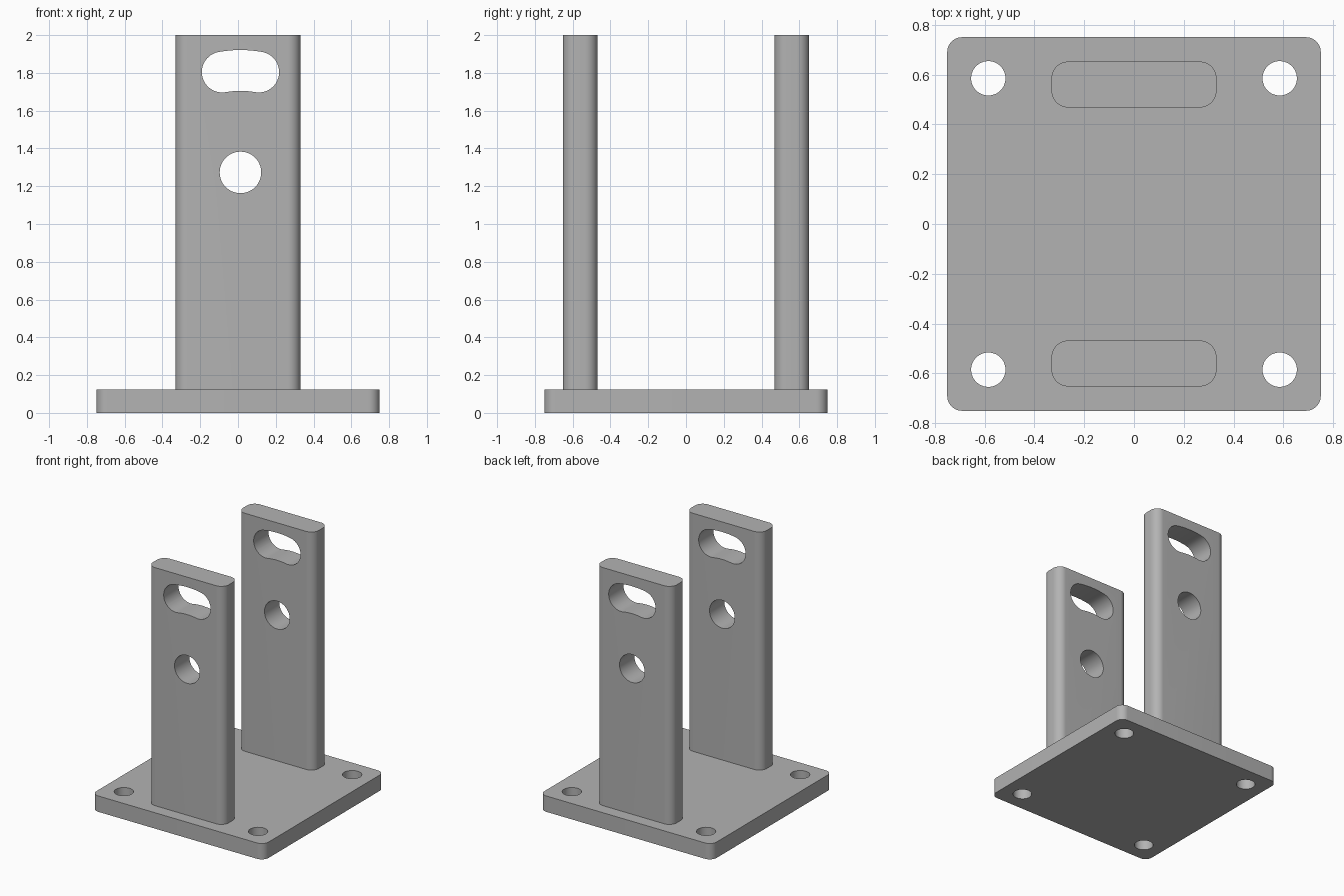
import bpy, bmesh
from math import cos, sin, pi, radians
from mathutils import Matrix

cube = bpy.data.objects.get("Cube")
if cube:
    bpy.data.objects.remove(cube, do_unlink=True)

PLATE_TOP = 0.125
HOLE_X, HOLE_Z = 0.013, 1.273

steel = bpy.data.materials.new("grey steel")
grey = (0.45, 0.45, 0.45, 1)
steel.diffuse_color = grey
steel.use_nodes = True
steel.node_tree.nodes["Principled BSDF"].inputs["Base Color"].default_value = grey


def arc(cx, cy, r, start, end, n):
    angles = [radians(start + (end - start) * i / n) for i in range(n + 1)]
    return [(cx + r * cos(a), cy + r * sin(a)) for a in angles]


def circle(cx, cy, r, n=48):
    return arc(cx, cy, r, 0, 360, n)[:-1]


def rounded_rect(hx, hy, r):
    corners = ((1, 1, 0), (-1, 1, 90), (-1, -1, 180), (1, -1, 270))
    return [p for sx, sy, a in corners
            for p in arc(sx * (hx - r), sy * (hy - r), r, a, a + 90, 12)]


def curved_slot(cx, cy, radius, half_width, sweep):
    """Slot bent around (cx, cy), with round ends."""
    a, b = 90 - sweep, 90 + sweep

    def end(angle, start):
        t = radians(angle)
        return arc(cx + radius * cos(t), cy + radius * sin(t),
                   half_width, start, start + 180, 24)
    outer = arc(cx, cy, radius + half_width, a, b, 12)
    inner = arc(cx, cy, radius - half_width, b, a, 12)
    return outer[:-1] + end(b, b)[:-1] + inner[:-1] + end(a, a + 180)[:-1]


def prism(name, outline, low, high, upright=True):
    """Extrude an outline along z, or along y when not upright."""
    bm = bmesh.new()
    face = bm.faces.new([bm.verts.new((x, y, low)) for x, y in outline])
    top = bmesh.ops.extrude_face_region(bm, geom=[face])["geom"]
    bmesh.ops.translate(bm, vec=(0, 0, high - low),
                        verts=[v for v in top if isinstance(v, bmesh.types.BMVert)])
    if not upright:
        bm.transform(Matrix.Rotation(pi / 2, 4, "X"))
    bmesh.ops.recalc_face_normals(bm, faces=bm.faces)
    mesh = bpy.data.meshes.new(name)
    bm.to_mesh(mesh)
    bm.free()
    mesh.materials.append(steel)
    obj = bpy.data.objects.new(name, mesh)
    bpy.context.collection.objects.link(obj)
    return obj


def select(obj):
    bpy.ops.object.select_all(action="DESELECT")
    obj.select_set(True)
    bpy.context.view_layer.objects.active = obj


def drill(obj, cutters):
    select(obj)
    for cutter in cutters:
        cutter.hide_render = True
        mod = obj.modifiers.new("hole", "BOOLEAN")
        mod.operation = "DIFFERENCE"
        mod.solver = "EXACT"
        mod.object = cutter
        bpy.ops.object.modifier_apply(modifier=mod.name)
        bpy.data.objects.remove(cutter, do_unlink=True)
    bpy.ops.object.shade_smooth_by_angle(angle=radians(30))


# Base plate with four bolt holes
plate = prism("base_plate", rounded_rect(0.75, 0.75, 0.06), 0, PLATE_TOP)
drill(plate, [prism("bolt_cutter", circle(sx * 0.585, sy * 0.585, 0.069), -0.1, 0.3)
              for sx in (-1, 1) for sy in (-1, 1)])

# Two uprights, each with a round hole and a curved slot above it
for name, y in (("front_upright", -0.56), ("back_upright", 0.56)):
    outline = [(px, py + y) for px, py in rounded_rect(0.331, 0.092, 0.066)]
    upright = prism(name, outline, PLATE_TOP, 2)
    drill(upright, [
        prism("pivot_cutter", circle(HOLE_X, HOLE_Z, 0.11), -1, 1, False),
        prism("slot_cutter", curved_slot(HOLE_X, HOLE_Z, 0.54, 0.108, 10.3), -1, 1, False)])
